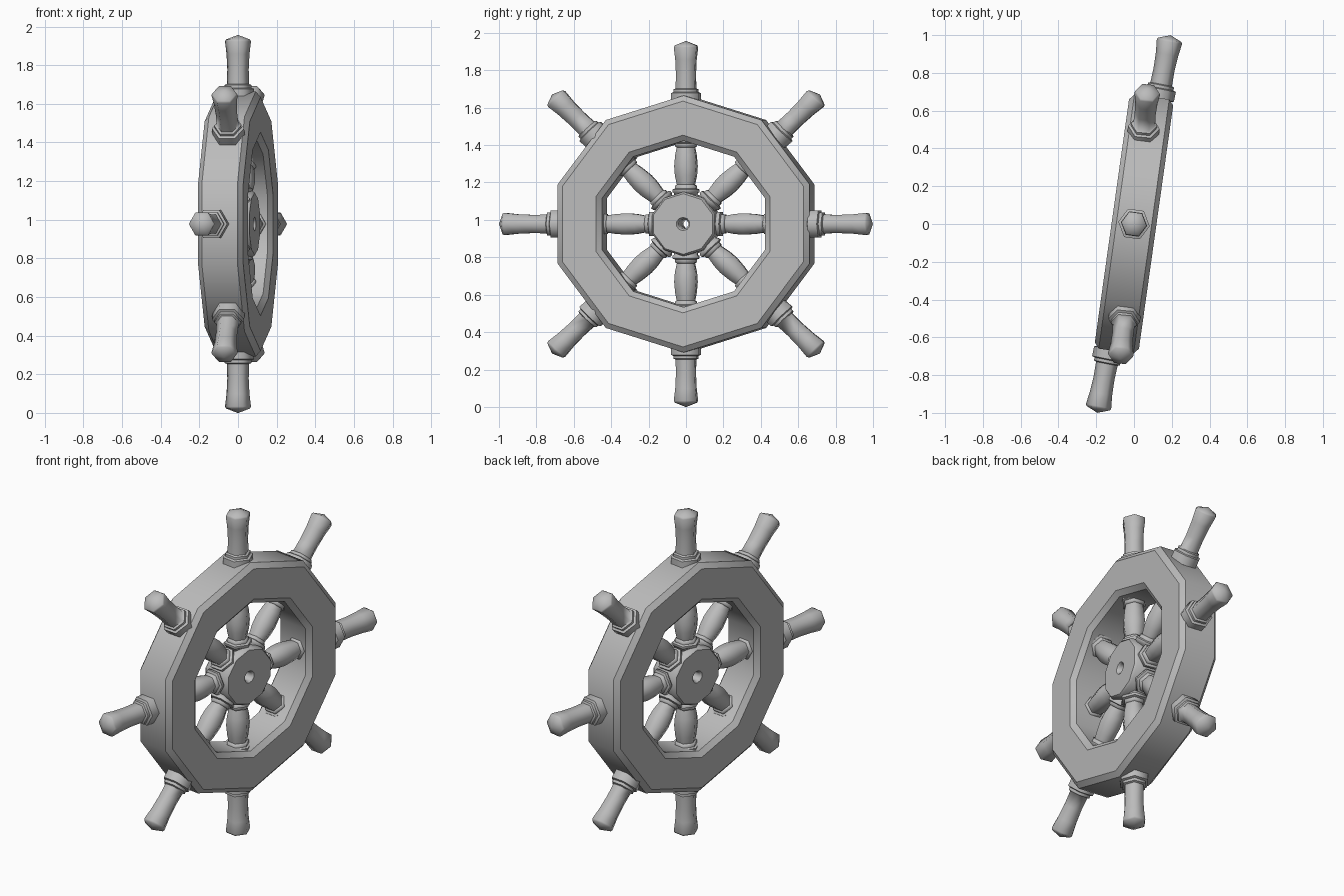
import bpy, bmesh
from math import sin, cos, pi, radians
from mathutils import Matrix, Vector

if "Cube" in bpy.data.objects:
    bpy.data.objects.remove(bpy.data.objects["Cube"])

grey = bpy.data.materials.new("plain grey")
grey.use_nodes = True
grey.diffuse_color = (0.5, 0.5, 0.5, 1)
grey.node_tree.nodes["Principled BSDF"].inputs["Base Color"].default_value = (0.5, 0.5, 0.5, 1)

CENTRE = Matrix.Translation((0, 0, 0.978))
STRETCH = Matrix.Diagonal((1, 1.04, 1, 1))  # wheel is slightly wider than tall


def lathe(name, profile, sides, matrix, closed, smooth):
    """Turn (radius, height) points around local z."""
    bm = bmesh.new()
    rings = []
    for radius, height in profile:
        angles = [2 * pi * i / sides for i in range(sides)]
        rings.append([bm.verts.new((radius * cos(a), radius * sin(a), height)) for a in angles])
    pairs = list(zip(rings, rings[1:]))
    if closed:
        pairs.append((rings[-1], rings[0]))
    for low, high in pairs:
        for i in range(sides):
            j = (i + 1) % sides
            bm.faces.new((low[i], low[j], high[j], high[i]))
    bmesh.ops.remove_doubles(bm, verts=bm.verts[:], dist=0.0005)
    bmesh.ops.transform(bm, matrix=matrix, verts=bm.verts[:])
    bmesh.ops.recalc_face_normals(bm, faces=bm.faces[:])
    mesh = bpy.data.meshes.new(name)
    bm.to_mesh(mesh)
    bm.free()
    mesh.materials.append(grey)
    obj = bpy.data.objects.new(name, mesh)
    bpy.context.collection.objects.link(obj)
    bpy.ops.object.select_all(action="DESELECT")
    obj.select_set(True)
    bpy.context.view_layer.objects.active = obj
    bpy.ops.object.shade_smooth_by_angle(angle=radians(smooth))
    return obj


def yaw(degrees):
    return CENTRE @ Matrix.Rotation(radians(-degrees), 4, "Z") @ STRETCH


def ring_profile(inner, outer, half, bevel, drop):
    """Closed rectangular section with bevelled corners."""
    edge = half - drop
    return [(inner, -edge), (inner + bevel, -half), (outer - bevel, -half), (outer, -edge),
            (outer, edge), (outer - bevel, half), (inner + bevel, half), (inner, edge)]


# local x becomes up, local z becomes the wheel axle
AXLE = Matrix(((0, 0, 1, 0), (0, 1, 0, 0), (1, 0, 0, 0), (0, 0, 0, 1)))

lathe("rim", ring_profile(0.445, 0.687, 0.118, 0.03, 0.025), 10, yaw(8) @ AXLE, True, 40)
lathe("hub", ring_profile(0.026, 0.172, 0.088, 0.01, 0.012), 10, yaw(10) @ AXLE, True, 40)

# turned spoke with collars at hub and rim, and a flared pointed handle
spoke = [(0, 0.08), (0.066, 0.08), (0.066, 0.165), (0.075, 0.17), (0.075, 0.185),
         (0.06, 0.19), (0.06, 0.205), (0.051, 0.21), (0.062, 0.26), (0.066, 0.31),
         (0.06, 0.37), (0.052, 0.41), (0.062, 0.415), (0.062, 0.43), (0.074, 0.435),
         (0.074, 0.48), (0.05, 0.5), (0.05, 0.64), (0.084, 0.65), (0.084, 0.7),
         (0.07, 0.705), (0.07, 0.72), (0.058, 0.725), (0.056, 0.8), (0.06, 0.88),
         (0.068, 0.945), (0.063, 0.955), (0, 0.979)]

names = ["top", "upper_back", "back", "lower_back", "bottom", "lower_front", "front", "upper_front"]
for i, label in enumerate(names):
    lean = {0: 8, 2: 11}.get(i % 4, 5.8)
    matrix = yaw(lean) @ Matrix.Rotation(-i * pi / 4, 4, "X")
    lathe("spoke_" + label, spoke, 6, matrix, False, 62)
